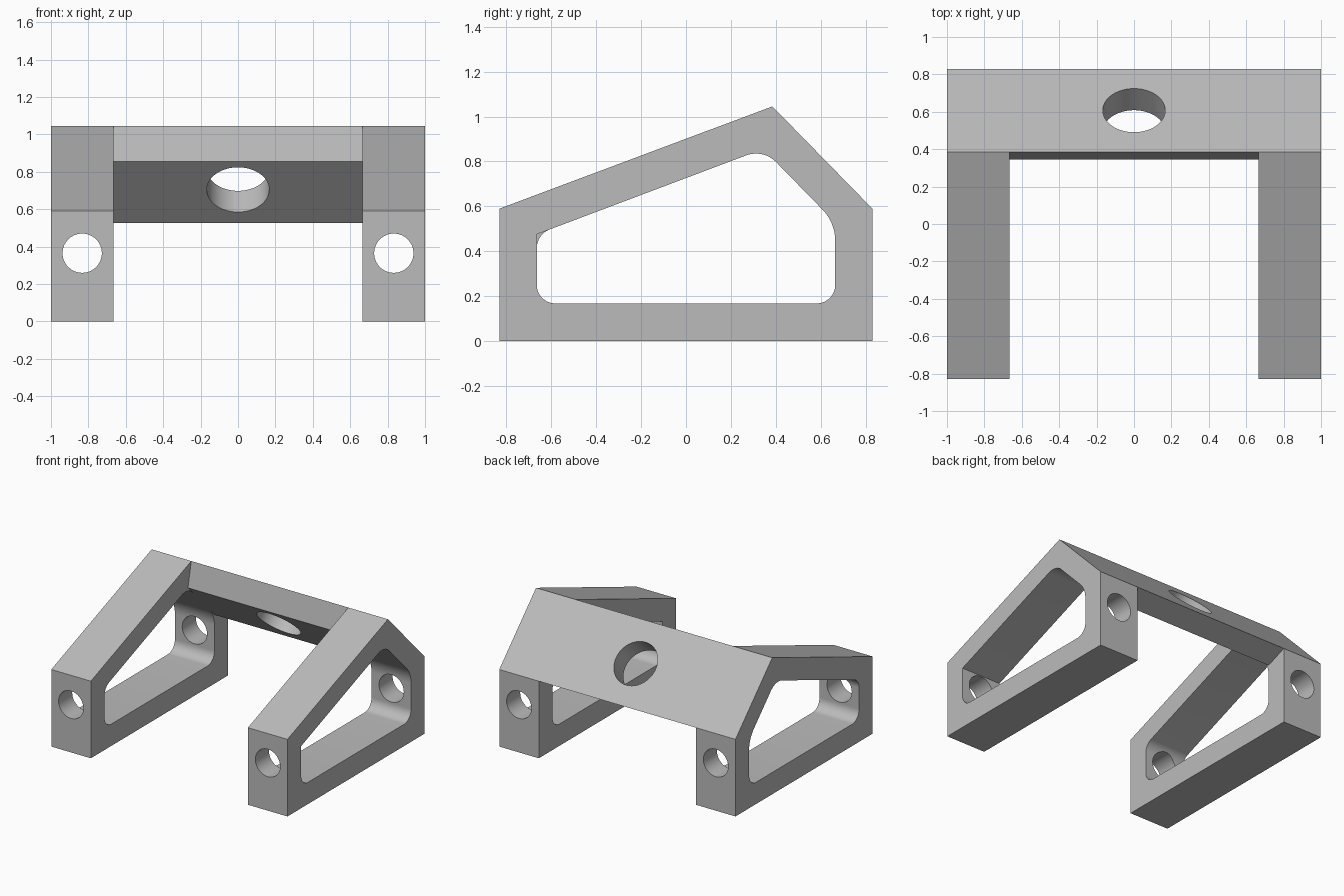
import bpy
import math
from mathutils import Vector

old = bpy.data.objects.get("Cube")
if old:
    bpy.data.objects.remove(old, do_unlink=True)

grey = bpy.data.materials.new("plain grey")
grey.use_nodes = True
GREY = (0.5, 0.5, 0.5, 1)
grey.diffuse_color = GREY
grey.node_tree.nodes["Principled BSDF"].inputs["Base Color"].default_value = GREY

INNER_X = 0.665


def prism(name, profile, x0, x1):
    """Extrude a (y, z) profile along x."""
    n = len(profile)
    verts = [(x, p[0], p[1]) for x in (x0, x1) for p in profile]
    faces = [tuple(reversed(range(n))), tuple(range(n, 2 * n))]
    faces += [(i, (i + 1) % n, n + (i + 1) % n, n + i) for i in range(n)]
    mesh = bpy.data.meshes.new(name)
    mesh.from_pydata(verts, [], faces)
    mesh.materials.append(grey)
    obj = bpy.data.objects.new(name, mesh)
    bpy.context.collection.objects.link(obj)
    return obj


def rounded(corners, radii, steps=12):
    """Fillet each corner of a convex outline."""
    out = []
    for i, (c, r) in enumerate(zip(corners, radii)):
        c = Vector(c)
        if r == 0:
            out.append(c)
            continue
        a = (Vector(corners[i - 1]) - c).normalized()
        b = (Vector(corners[(i + 1) % len(corners)]) - c).normalized()
        half = a.angle(b) / 2
        centre = c + (a + b).normalized() * r / math.sin(half)
        start = c + a * r / math.tan(half) - centre
        end = c + b * r / math.tan(half) - centre
        sweep = math.pi - 2 * half
        for k in range(steps + 1):
            t = k / steps
            out.append(centre + (start * math.sin((1 - t) * sweep)
                                 + end * math.sin(t * sweep)) / math.sin(sweep))
    return out


def cylinder(name, radius, centre, axis):
    bpy.ops.mesh.primitive_cylinder_add(vertices=64, radius=radius, depth=4 if axis.z == 0 else 0.6,
                                        location=centre)
    obj = bpy.context.object
    obj.name = name
    obj.rotation_euler = axis.to_track_quat('Z', 'Y').to_euler()
    obj.data.materials.append(grey)
    return obj


def combine(target, tool, operation):
    mod = target.modifiers.new(operation.lower(), 'BOOLEAN')
    mod.operation = operation
    mod.solver = 'EXACT'
    mod.object = tool
    bpy.context.view_layer.update()
    bpy.context.view_layer.objects.active = target
    bpy.ops.object.modifier_apply(modifier=mod.name)
    bpy.data.objects.remove(tool, do_unlink=True)


# Side frame outline and opening
peak, shoulder = (0.385, 1.045), (0.83, 0.59)
inner_peak, inner_shoulder = (0.3445, 0.8556), (0.665, 0.527)
outline = [(-0.83, 0), (0.83, 0), shoulder, peak, (-0.83, 0.59)]
opening = [(-0.665, 0.167), (0.665, 0.167), inner_shoulder, inner_peak, (-0.665, 0.475)]

# Side frames with bolt holes; the left one keeps a sharp front corner
frames = []
for name, side, front_radius in (("right_frame", -1, 0.09), ("left_frame", 1, 0)):
    x0, x1 = sorted((side * INNER_X, side))
    frame = prism(name, outline, x0, x1)
    radii = (0.083, 0.083, 0.2, 0.125, front_radius)
    combine(frame, prism("opening_cutter", rounded(opening, radii), x0 - 0.1, x1 + 0.1), 'DIFFERENCE')
    combine(frame, cylinder("bolt_cutter", 0.105, (side * 0.833, 0, 0.365), Vector((0, 1, 0))), 'DIFFERENCE')
    frames.append(frame)

# Sloping crossbeam with a large central hole
beam = prism("crossbeam", [inner_shoulder, shoulder, peak, inner_peak], -INNER_X, INNER_X)
slope = Vector((0, shoulder[0] - peak[0], shoulder[1] - peak[1]))
normal = Vector((0, -slope.z, slope.y)).normalized()
middle = Vector((0, (peak[0] + shoulder[0]) / 2, (peak[1] + shoulder[1]) / 2))
combine(beam, cylinder("beam_hole_cutter", 0.167, middle, normal), 'DIFFERENCE')

# Join into one solid bracket
for frame in frames:
    combine(beam, frame, 'UNION')
beam.name = "bracket_frame"
bpy.ops.object.select_all(action='DESELECT')
beam.select_set(True)
bpy.context.view_layer.objects.active = beam
bpy.ops.object.shade_smooth_by_angle(angle=math.radians(25))
